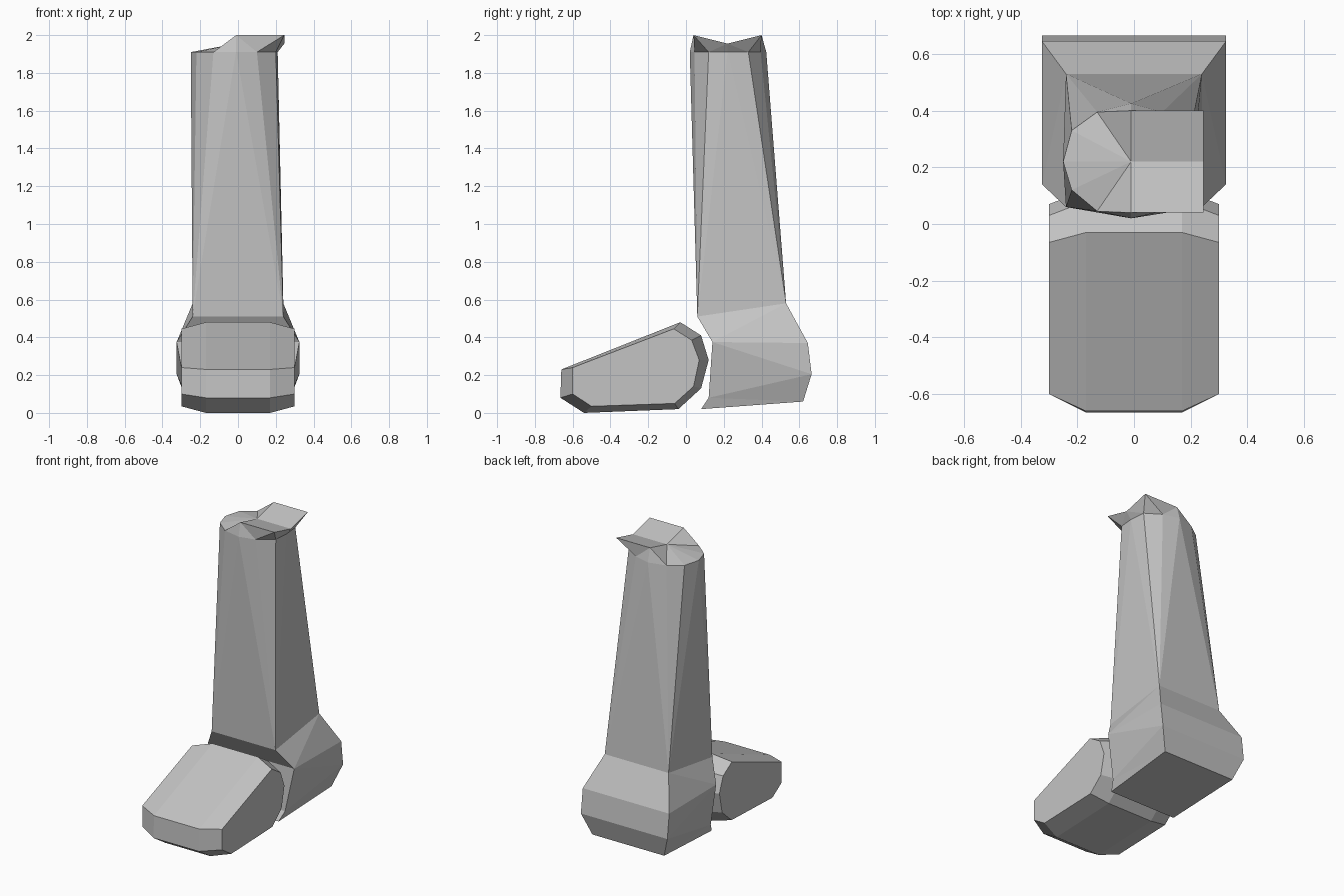
import bpy, bmesh

cube = bpy.data.objects.get("Cube")
if cube:
    bpy.data.objects.remove(cube, do_unlink=True)

grey = bpy.data.materials.new("plain_grey")
grey.use_nodes = True
colour = (0.55, 0.55, 0.55, 1)
grey.diffuse_color = colour
grey.node_tree.nodes["Principled BSDF"].inputs["Base Color"].default_value = colour


def finish(name, bm):
    bmesh.ops.recalc_face_normals(bm, faces=bm.faces)
    mesh = bpy.data.meshes.new(name)
    bm.to_mesh(mesh)
    bm.free()
    mesh.materials.append(grey)
    obj = bpy.data.objects.new(name, mesh)
    bpy.context.collection.objects.link(obj)
    return obj


def bridge(bm, a, b):
    for i in range(len(a)):
        j = (i + 1) % len(a)
        bm.faces.new((a[i], a[j], b[j], b[i]))


# Toe block: bevelled side profile swept across the foot
outer = [(-.66, .23), (-.665, .08), (-.54, 0), (-.04, .02),
         (.08, .13), (.12, .28), (.08, .41), (-.03, .48)]
inner = [(-.6, .24), (-.6, .1), (-.5, .035), (-.06, .05),
         (.04, .14), (.07, .28), (.03, .385), (-.065, .445)]
bm = bmesh.new()
loops = [[bm.verts.new((x, y, z)) for y, z in profile]
         for x, profile in ((-.3, inner), (-.17, outer), (.17, outer), (.3, inner))]
for a, b in zip(loops, loops[1:]):
    bridge(bm, a, b)
bm.faces.new(loops[0])
bm.faces.new(loops[-1])
finish("toe_block", bm)

# Ankle: four-cornered rings, each with front and back (half width, y, z)
bm = bmesh.new()
rings = [((.25, .08, .02), (.27, .62, .06)),
         ((.27, .12, .08), (.325, .665, .205)),
         ((.325, .14, .375), (.325, .645, .37)),
         ((.24, .06, .51), (.24, .53, .58))]
corners = []
for (fw, fy, fz), (bw, by, bz) in rings:
    corners.append([bm.verts.new(p) for p in
                    ((-fw, fy, fz), (fw, fy, fz), (bw, by, bz), (-bw, by, bz))])
bm.faces.new(corners[0])
for low, high in zip(corners, corners[1:]):
    for i in (0, 2):
        bm.faces.new((low[i], low[i + 1], high[i + 1], high[i]))
    for front, back in ((0, 3), (1, 2)):
        # Sides fold along one diagonal
        if low is corners[2]:
            bm.faces.new((low[front], low[back], high[back]))
            bm.faces.new((low[front], high[back], high[front]))
        else:
            bm.faces.new((low[front], low[back], high[front]))
            bm.faces.new((low[back], high[back], high[front]))

# Shin: square base fanned up to a rounded rim, starting at the front
rim_points = [(-.01, .02), (.1, .045), (.2, .12), (.21, .22), (.2, .33), (.1, .395),
              (-.01, .425), (-.13, .395), (-.22, .33), (-.25, .22), (-.22, .12), (-.13, .045)]
rim = [bm.verts.new((x, y, 1.91)) for x, y in rim_points]
base = corners[-1]
for k in range(4):
    corner = base[(k + 1) % 4]
    bm.faces.new((base[k], corner, rim[3 * k]))
    for i in range(3 * k, 3 * k + 3):
        bm.faces.new((corner, rim[(i + 1) % 12], rim[i]))

# Folded top flap that overhangs the rim on one side
a, f, c = [bm.verts.new((-.01, y, z)) for y, z in ((.04, 2), (.22, 1.955), (.4, 2))]
b, e, d = [bm.verts.new((.245, y, z)) for y, z in ((.04, 2), (.22, 1.955), (.4, 2))]
bm.faces.new((a, b, e, f))
bm.faces.new((f, e, d, c))
skirt = [(0, 1, a), (1, 2, b), (2, 3, e), (3, 4, e), (4, 5, d), (5, 6, c),
         (6, 7, c), (7, 8, f), (8, 9, f), (9, 10, f), (10, 11, f), (11, 0, a)]
for i, j, tip in skirt:
    bm.faces.new((rim[i], rim[j], tip))
for i, p, q in ((1, a, b), (2, b, e), (4, e, d), (5, d, c), (7, c, f), (11, f, a)):
    bm.faces.new((rim[i], p, q))
finish("shin_and_ankle", bm)
